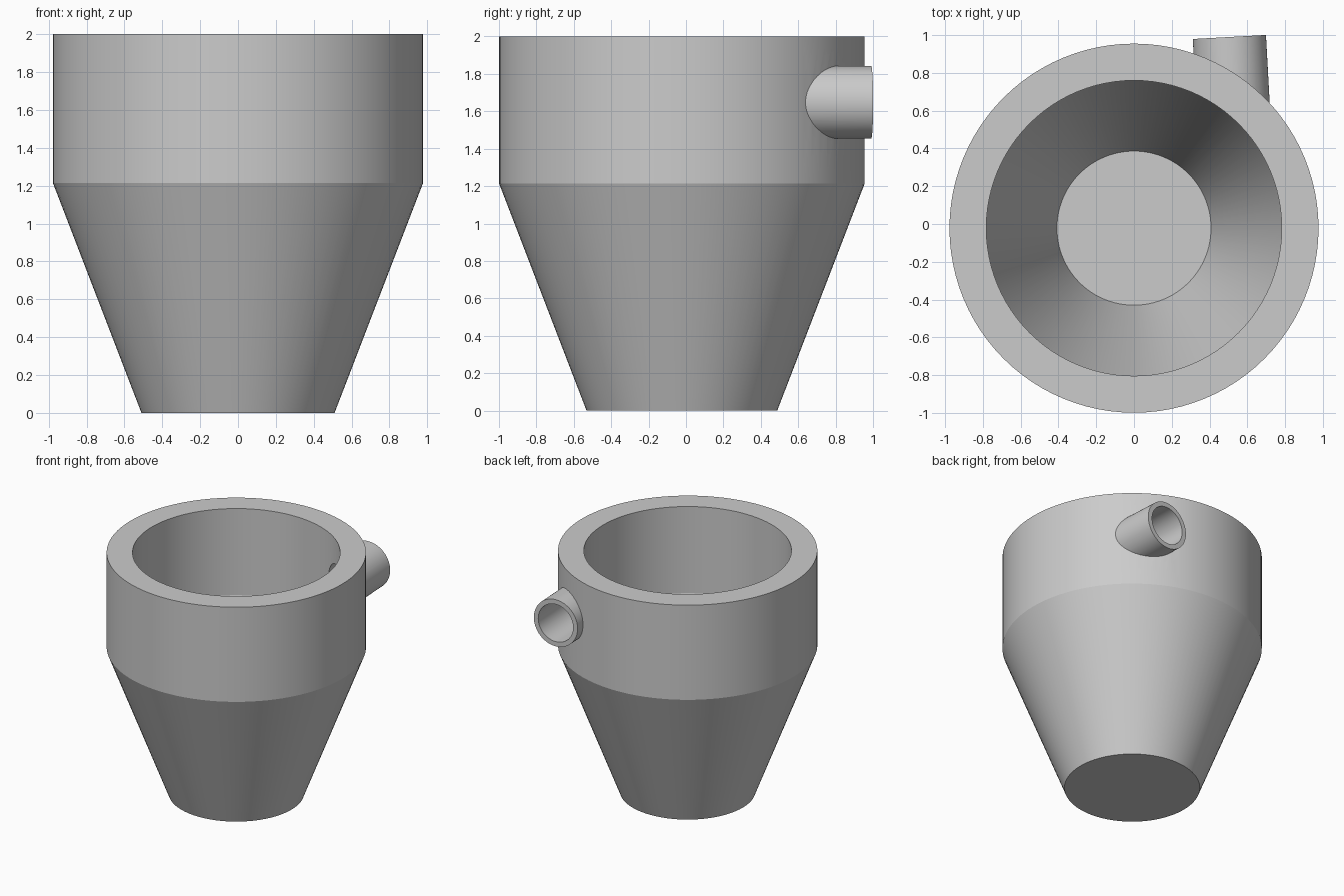
import bpy, bmesh, math
from mathutils import Matrix, Vector

cube = bpy.data.objects.get("Cube")
if cube:
    bpy.data.objects.remove(cube, do_unlink=True)

grey = bpy.data.materials.new("plain grey")
grey.use_nodes = True
colour = (0.6, 0.6, 0.6, 1)
grey.diffuse_color = colour
grey.node_tree.nodes["Principled BSDF"].inputs["Base Color"].default_value = colour

CENTRE_Y = -0.022
SEGMENTS = 96


def finish(name, bm):
    bmesh.ops.recalc_face_normals(bm, faces=bm.faces)
    mesh = bpy.data.meshes.new(name)
    bm.to_mesh(mesh)
    bm.free()
    mesh.materials.append(grey)
    obj = bpy.data.objects.new(name, mesh)
    bpy.context.collection.objects.link(obj)
    return obj


def turned(name, profile):
    """Closed solid of revolution from (radius, height) pairs."""
    bm = bmesh.new()
    rings = []
    for r, z in profile:
        rings.append([bm.verts.new((r * math.cos(a), r * math.sin(a) + CENTRE_Y, z))
                      for a in (math.tau * i / SEGMENTS for i in range(SEGMENTS))])
    for low, high in zip(rings, rings[1:]):
        for i in range(SEGMENTS):
            j = (i + 1) % SEGMENTS
            bm.faces.new((low[i], low[j], high[j], high[i]))
    bm.faces.new(rings[0][::-1])
    bm.faces.new(rings[-1])
    return finish(name, bm)


def rod(name, radius, start, end):
    """Solid cylinder between two points."""
    axis = end - start
    place = Matrix.Translation((start + end) / 2) @ axis.to_track_quat('Z', 'Y').to_matrix().to_4x4()
    bm = bmesh.new()
    bmesh.ops.create_cone(bm, cap_ends=True, segments=64, radius1=radius,
                          radius2=radius, depth=axis.length, matrix=place)
    return finish(name, bm)


def combine(target, tool, operation):
    mod = target.modifiers.new(operation.lower(), 'BOOLEAN')
    mod.operation = operation
    mod.solver = 'EXACT'
    mod.object = tool
    bpy.context.view_layer.objects.active = target
    bpy.ops.object.modifier_apply(modifier=mod.name)
    bpy.data.objects.remove(tool, do_unlink=True)


# Hopper: cylinder above a tapering cone
hopper = turned("hopper_with_inlet", [(0.51, 0), (0.977, 1.213), (0.977, 2)])

# Inlet pipe, entering off-centre at the back
mouth = Vector((0.505, 0.99, 1.648))
direction = Vector((-0.055, 1, 0)).normalized()
pipe = rod("inlet_pipe", 0.194, mouth - direction * 0.75, mouth)
combine(hopper, pipe, 'UNION')

# Hollow chamber with a closed floor
chamber = turned("chamber_cutter", [(0.408, 0.067), (0.782, 1.28), (0.782, 2.2)])
combine(hopper, chamber, 'DIFFERENCE')

# Pipe bore through the chamber wall
bore = rod("bore_cutter", 0.155, mouth - direction * 0.8, mouth + direction * 0.2)
combine(hopper, bore, 'DIFFERENCE')

# Smooth round walls, sharp rims
bpy.ops.object.select_all(action='DESELECT')
hopper.select_set(True)
bpy.context.view_layer.objects.active = hopper
bpy.ops.object.shade_smooth_by_angle(angle=math.radians(15))
